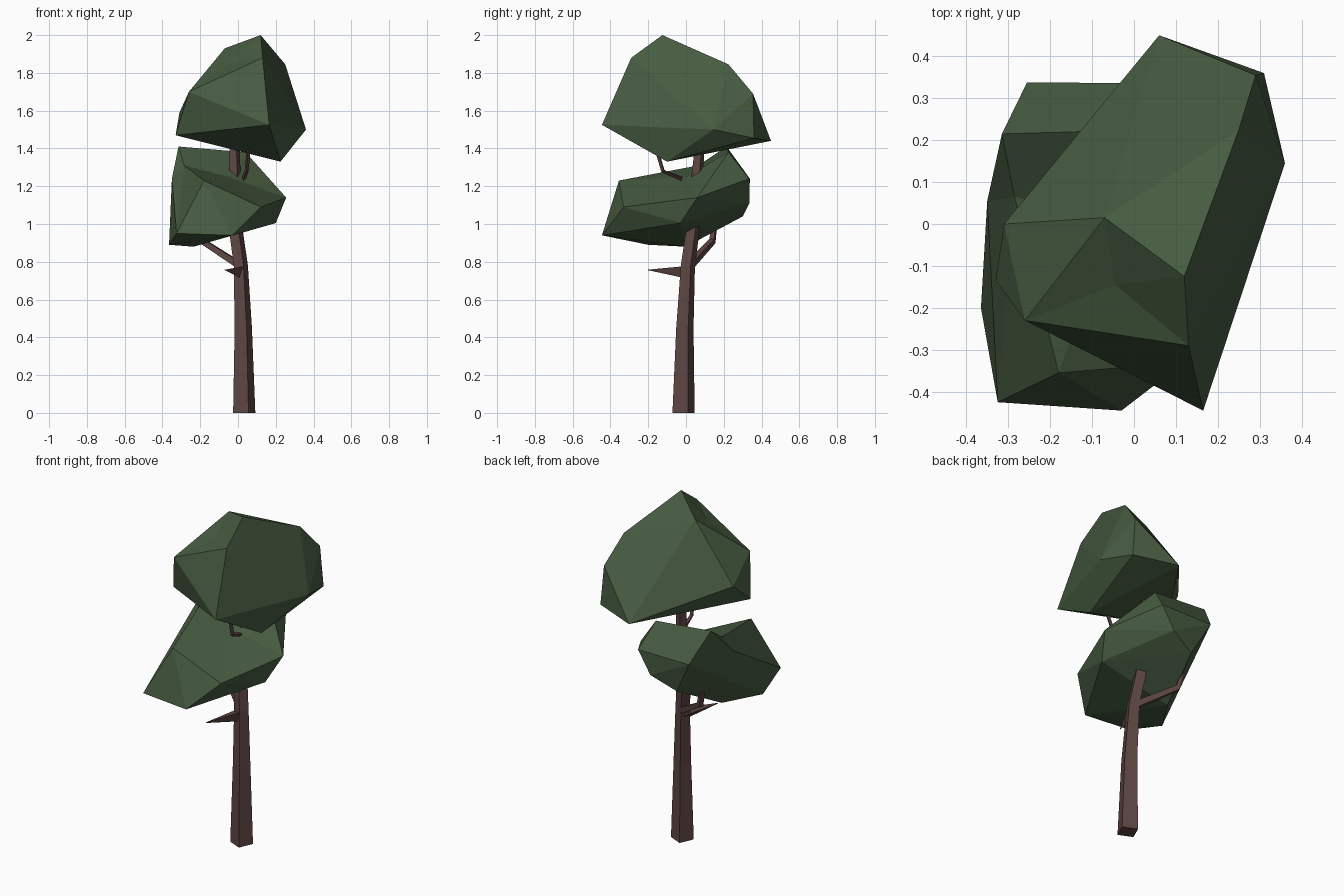
import bpy
import bmesh
from math import cos, sin, radians, tau
from mathutils import Vector

cube = bpy.data.objects.get("Cube")
if cube:
    bpy.data.objects.remove(cube, do_unlink=True)


def make_material(name, rgb):
    mat = bpy.data.materials.new(name)
    mat.use_nodes = True
    mat.diffuse_color = (*rgb, 1)
    mat.node_tree.nodes["Principled BSDF"].inputs["Base Color"].default_value = (*rgb, 1)
    return mat


leaf_green = make_material("leaf_green", (0.062, 0.105, 0.052))
bark_brown = make_material("bark_brown", (0.112, 0.062, 0.055))


def add_object(name, bm, mat):
    bmesh.ops.recalc_face_normals(bm, faces=bm.faces[:])
    mesh = bpy.data.meshes.new(name)
    bm.to_mesh(mesh)
    bm.free()
    mesh.materials.append(mat)
    obj = bpy.data.objects.new(name, mesh)
    bpy.context.collection.objects.link(obj)
    return obj


def canopy(name, points, dents):
    """Faceted hull; each dent is wrapped raised, then sunk to its real height."""
    bm = bmesh.new()
    for p in points:
        bm.verts.new(p)
    sunk = [(bm.verts.new((x, y, z + lift)), z) for x, y, z, lift in dents]
    result = bmesh.ops.convex_hull(bm, input=bm.verts[:])
    for vert, z in sunk:
        if vert.is_valid and vert.link_faces:
            vert.co.z = z
    loose = [v for v in bm.verts if not v.link_faces]
    bmesh.ops.delete(bm, geom=loose, context='VERTS')
    add_object(name, bm, leaf_green)


def limb(name, path, radii, sides=4, spin=21, level=False):
    """Tapered angular tube along a path; level keeps the rings horizontal."""
    bm = bmesh.new()
    path = [Vector(p) for p in path]
    rings = []
    for i, (p, r) in enumerate(zip(path, radii)):
        along = path[min(i + 1, len(path) - 1)] - path[max(i - 1, 0)]
        turn = Vector((0, 0, 1)).rotation_difference(along)
        ring = []
        for k in range(sides):
            a = radians(spin) + tau * k / sides
            offset = Vector((cos(a), sin(a), 0)) * r
            ring.append(bm.verts.new(p + (offset if level else turn @ offset)))
        rings.append(ring)
    for low, high in zip(rings, rings[1:]):
        for k in range(sides):
            n = (k + 1) % sides
            bm.faces.new((low[k], low[n], high[n], high[k]))
    bm.faces.new(rings[0])
    bm.faces.new(rings[-1])
    add_object(name, bm, bark_brown)


# Trunk, leaning slightly as it rises through the lower canopy
limb("trunk",
     [(.033, -.013, 0), (.028, -.006, .45), (.015, .01, .78),
      (-.01, .035, .96), (-.02, .08, 1.5)],
     [.063, .049, .04, .039, .026], level=True)

# Branches
limb("side_branch", [(.01, .02, .78), (-.19, .14, .91), (-.21, .15, 1.0)],
     [.025, .02, .016])
limb("broken_stub", [(.015, .02, .75), (-.07, -.2, .757)], [.042, .002], sides=3)
limb("upper_twig", [(.03, -.02, 1.24), (.045, -.12, 1.28), (.06, -.17, 1.45)],
     [.014, .012, .012], sides=3)

# Lower canopy
canopy("lower_canopy",
       [(-.03, -.445, .94), (-.325, -.425, .95), (-.365, -.2, .89),
        (-.18, -.355, 1.23), (.12, -.33, 1.09), (.255, .06, 1.14),
        (.2, -.03, 1.005), (-.235, 0, .88), (-.315, .215, 1.41),
        (-.35, .055, 1.24), (-.255, .338, 1.24), (.08, .335, 1.24),
        (0, .335, 1.11), (-.15, .3, 1.04), (.04, .225, 1.38)],
       [(-.285, .065, 1.31, .1), (-.05, 0, 1.25, .12)])

# Upper canopy
canopy("upper_canopy",
       [(.12, -.125, 2), (.13, -.29, 1.88), (.165, -.445, 1.525),
        (.36, .145, 1.5), (.225, -.1, 1.33), (.06, .45, 1.44),
        (.25, .225, 1.845), (.29, .355, 1.69), (.31, .36, 1.455),
        (-.07, .015, 1.93), (-.31, 0, 1.59), (-.33, -.135, 1.47),
        (-.26, -.23, 1.7)],
       [(-.045, -.145, 1.85, .06)])
